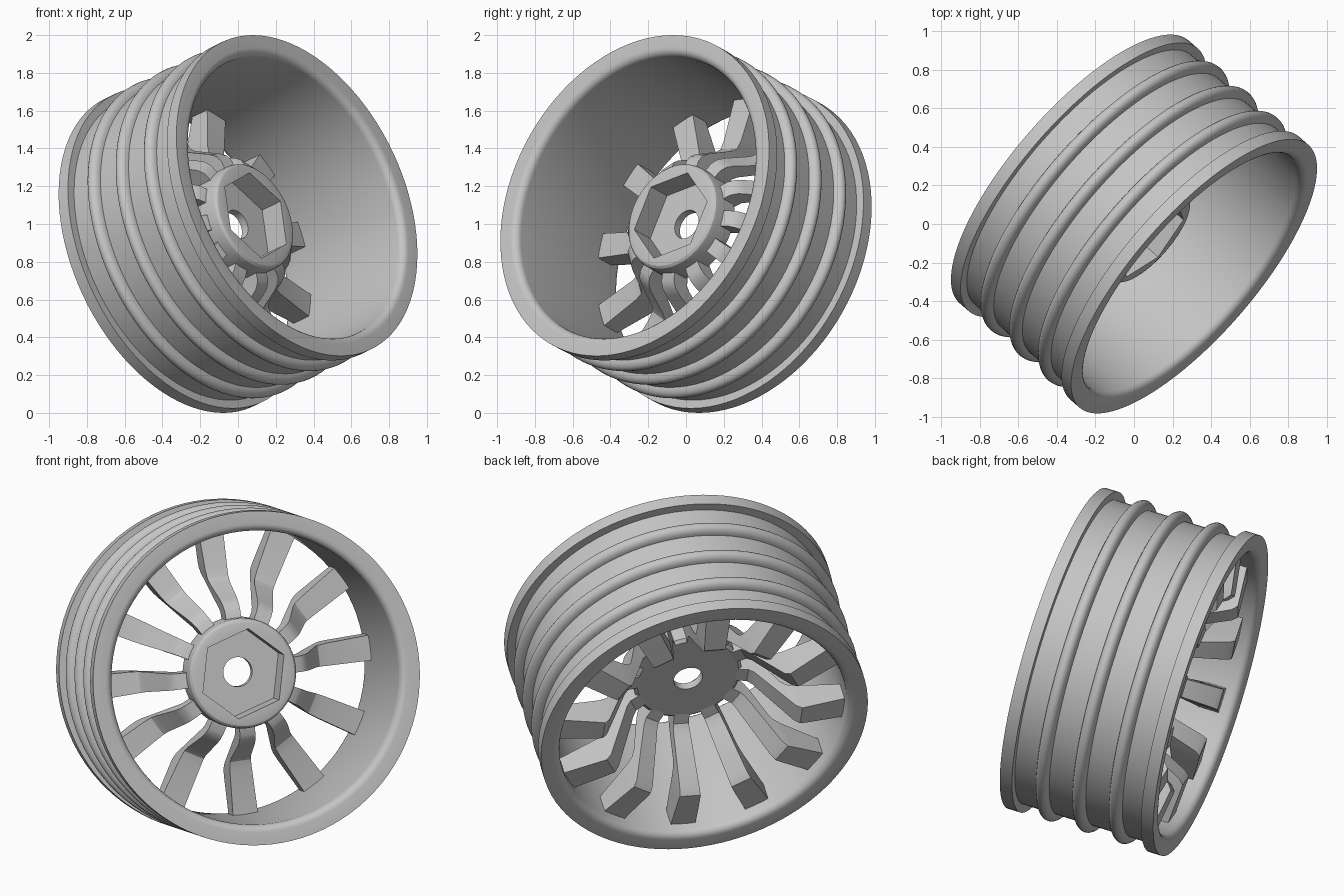
import bpy, bmesh
from math import sin, cos, pi, radians
from mathutils import Vector, Matrix

if "Cube" in bpy.data.objects:
    bpy.data.objects.remove(bpy.data.objects["Cube"])

grey = bpy.data.materials.new("plain grey")
grey.use_nodes = True
grey.diffuse_color = (0.56, 0.56, 0.56, 1)
grey.node_tree.nodes["Principled BSDF"].inputs["Base Color"].default_value = grey.diffuse_color

# Tilted wheel frame: local z is the axle, pointing to the hex side
axle = Vector((0.705, -0.614, 0.341)).normalized()
up = (Vector((0, 0, 1)) - axle * axle.z).normalized()
side = up.cross(axle)
frame = Matrix((side, up, axle)).transposed().to_4x4()
frame.translation = (0, 0, 1)

SEG = 96
HEX_TURN = radians(19)


def finish(name, bm):
    bmesh.ops.recalc_face_normals(bm, faces=bm.faces)
    mesh = bpy.data.meshes.new(name)
    bm.to_mesh(mesh)
    bm.free()
    mesh.materials.append(grey)
    obj = bpy.data.objects.new(name, mesh)
    bpy.context.collection.objects.link(obj)
    obj.matrix_world = frame
    bpy.ops.object.select_all(action='DESELECT')
    obj.select_set(True)
    bpy.context.view_layer.objects.active = obj
    bpy.ops.object.shade_smooth_by_angle(angle=radians(30))


def round_radius(r, a):
    return r


def hex_radius(r, a):
    return r * cos(pi / 6) / cos(a % (pi / 3) - pi / 6)


def lathe(name, profile):
    """Close a profile of (radius, height, radius rule) around the axle."""
    bm = bmesh.new()
    rings = []
    for r, t, rule in profile:
        ring = []
        for i in range(SEG):
            a = 2 * pi * i / SEG
            rr = rule(r, a)
            ring.append(bm.verts.new((rr * cos(a + HEX_TURN), rr * sin(a + HEX_TURN), t)))
        rings.append(ring)
    for k, ring in enumerate(rings):
        nxt = rings[(k + 1) % len(rings)]
        for i in range(SEG):
            j = (i + 1) % SEG
            bm.faces.new((ring[i], ring[j], nxt[j], nxt[i]))
    finish(name, bm)


# Rim: two lips, three round ridges, inner barrel with rounded mouths
LIP, BARREL, HALF, LIP_W = 0.904, 0.858, 0.44, 0.07
RIDGE_H, RIDGE_W, INNER, FILLET = 0.046, 0.037, 0.795, 0.04
outline = [(LIP, -HALF), (LIP, LIP_W - HALF), (BARREL, LIP_W - HALF)]
for centre in (-0.21, 0, 0.21):
    for k in range(11):
        a = pi * k / 10
        outline.append((BARREL + RIDGE_H * sin(a), centre - RIDGE_W * cos(a)))
outline += [(BARREL, HALF - LIP_W), (LIP, HALF - LIP_W), (LIP, HALF)]
mouth = []
for k in range(6):
    a = pi / 2 * k / 5
    mouth.append((INNER + FILLET * (1 - cos(a)), HALF - FILLET * (1 - sin(a))))
outline += mouth[::-1] + [(r, -t) for r, t in mouth]
lathe("rim", [(r, t, round_radius) for r, t in outline])

# Hub with rounded front edge, hexagonal recess and axle hole
lathe("hub", [
    (0.08, -0.05, round_radius), (0.28, -0.05, round_radius), (0.298, -0.035, round_radius),
    (0.298, 0.10, round_radius), (0.294, 0.117, round_radius), (0.283, 0.128, round_radius),
    (0.268, 0.132, round_radius), (0.245, 0.132, hex_radius), (0.245, -0.005, hex_radius),
    (0.08, -0.005, round_radius),
])

# Spokes: front (radius, height), back (radius, height), half width
stations = [
    ((0.27, 0.06), (0.27, -0.05), 0.042), ((0.34, 0.05), (0.33, -0.06), 0.043),
    ((0.375, 0.025), (0.355, -0.085), 0.045), ((0.40, -0.015), (0.375, -0.12), 0.047),
    ((0.475, -0.18), (0.52, -0.37), 0.055), ((0.50, -0.21), (0.55, -0.395), 0.058),
    ((0.55, -0.225), (0.59, -0.39), 0.061), ((0.82, -0.25), (0.82, -0.355), 0.07),
]
for n in range(12):
    turn = Matrix.Rotation(radians(2.3 + 30 * n), 4, 'Z')
    bm = bmesh.new()
    sections = []
    for front, back, w in stations:
        corners = [(front, -w), (front, w), (back, w), (back, -w)]
        sections.append([bm.verts.new(turn @ Vector((r, y, t))) for (r, t), y in corners])
    for a, b in zip(sections, sections[1:]):
        for i in range(4):
            j = (i + 1) % 4
            bm.faces.new((a[i], a[j], b[j], b[i]))
    bm.faces.new(sections[0])
    bm.faces.new(sections[-1])
    finish(f"spoke_{n + 1}", bm)
